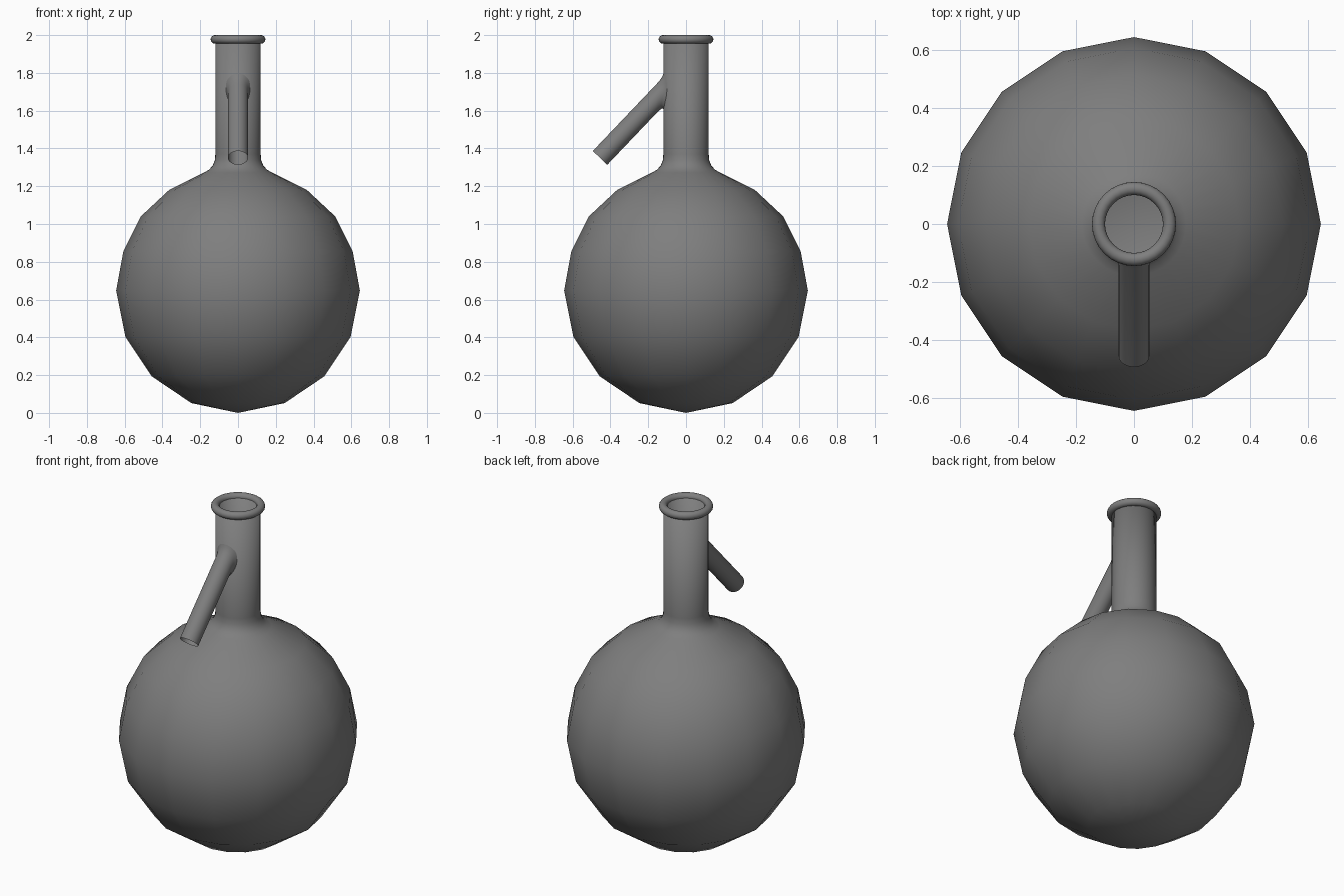
import bpy, bmesh, math
from mathutils import Vector

cube = bpy.data.objects.get("Cube")
if cube:
    bpy.data.objects.remove(cube, do_unlink=True)

SIDES = 32          # neck sides; the body has half as many
NECK_R = 0.12

grey = bpy.data.materials.new("flask grey")
grey.use_nodes = True
grey.diffuse_color = (0.21, 0.21, 0.21, 1)
grey.node_tree.nodes["Principled BSDF"].inputs["Base Color"].default_value = grey.diffuse_color


def skin(name, rings, closed=False):
    """Join equal rings of points into one smooth surface."""
    bm = bmesh.new()
    loops = [[bm.verts.new(p) for p in ring] for ring in rings]
    pairs = list(zip(loops, loops[1:]))
    if closed:
        pairs.append((loops[-1], loops[0]))
    for a, b in pairs:
        n = len(a)
        for i in range(n):
            j = (i + 1) % n
            bm.faces.new((a[i], a[j], b[j], b[i]))
    bmesh.ops.remove_doubles(bm, verts=bm.verts, dist=1e-5)
    bmesh.ops.recalc_face_normals(bm, faces=bm.faces)
    for f in bm.faces:
        f.smooth = True
    mesh = bpy.data.meshes.new(name)
    bm.to_mesh(mesh)
    bm.free()
    mesh.materials.append(grey)
    obj = bpy.data.objects.new(name, mesh)
    bpy.context.collection.objects.link(obj)
    return obj


def ring(r, z, faceted=False):
    """Round ring, or one whose odd points sit on the chords of half the sides."""
    pts = []
    for i in range(SIDES):
        a = math.tau * i / SIDES
        k = r * math.cos(math.tau / SIDES) if faceted and i % 2 else r
        pts.append((k * math.cos(a), k * math.sin(a), z))
    return pts


# Flask body and neck: outer wall up, inner wall back down
body = [(0, 0), (0.247, 0.052), (0.456, 0.193), (0.596, 0.402), (0.645, 0.648),
        (0.607, 0.855), (0.515, 1.04), (0.365, 1.18)]
fillet = [(0.18, 1.272), (0.153, 1.288), (0.134, 1.31), (0.123, 1.337), (NECK_R, 1.37)]
mid = 0.648
rings = [ring(r, z, True) for r, z in body]
rings += [ring(r, z) for r, z in fillet]
rings += [ring(NECK_R, 1.977), ring(0.1, 1.977), ring(0.1, 1.3)]
rings += [ring(r * 0.96, mid + (z - mid) * 0.96, True) for r, z in reversed(body)]
skin("flask_body", rings)

# Rolled lip
lip = []
for i in range(16):
    a = math.tau * i / 16
    lip.append(ring(0.1225 + 0.0225 * math.cos(a), 1.9775 + 0.0225 * math.sin(a)))
skin("neck_lip", lip, closed=True)

# Open side arm, flaring into the neck
tip = Vector((0, -0.455, 1.35))
axis = Vector((0, 0.69, 0.725)).normalized()
across = Vector((1, 0, 0))
up = across.cross(axis)


def arm_ring(radius, back):
    """Ring where a tube of this radius meets the neck, pulled back along the arm."""
    pts = []
    for i in range(SIDES):
        a = math.tau * i / SIDES
        p = tip + radius * (math.cos(a) * across + math.sin(a) * up)
        if back is not None:
            reach = (-math.sqrt(NECK_R ** 2 - p.x ** 2) - p.y) / axis.y
            p = p + axis * (reach - back)
        pts.append(p)
    return pts


skin("side_arm", [arm_ring(0.053, None), arm_ring(0.053, 0.05), arm_ring(0.0545, 0.025),
                  arm_ring(0.058, 0.008), arm_ring(0.066, -0.002)])
